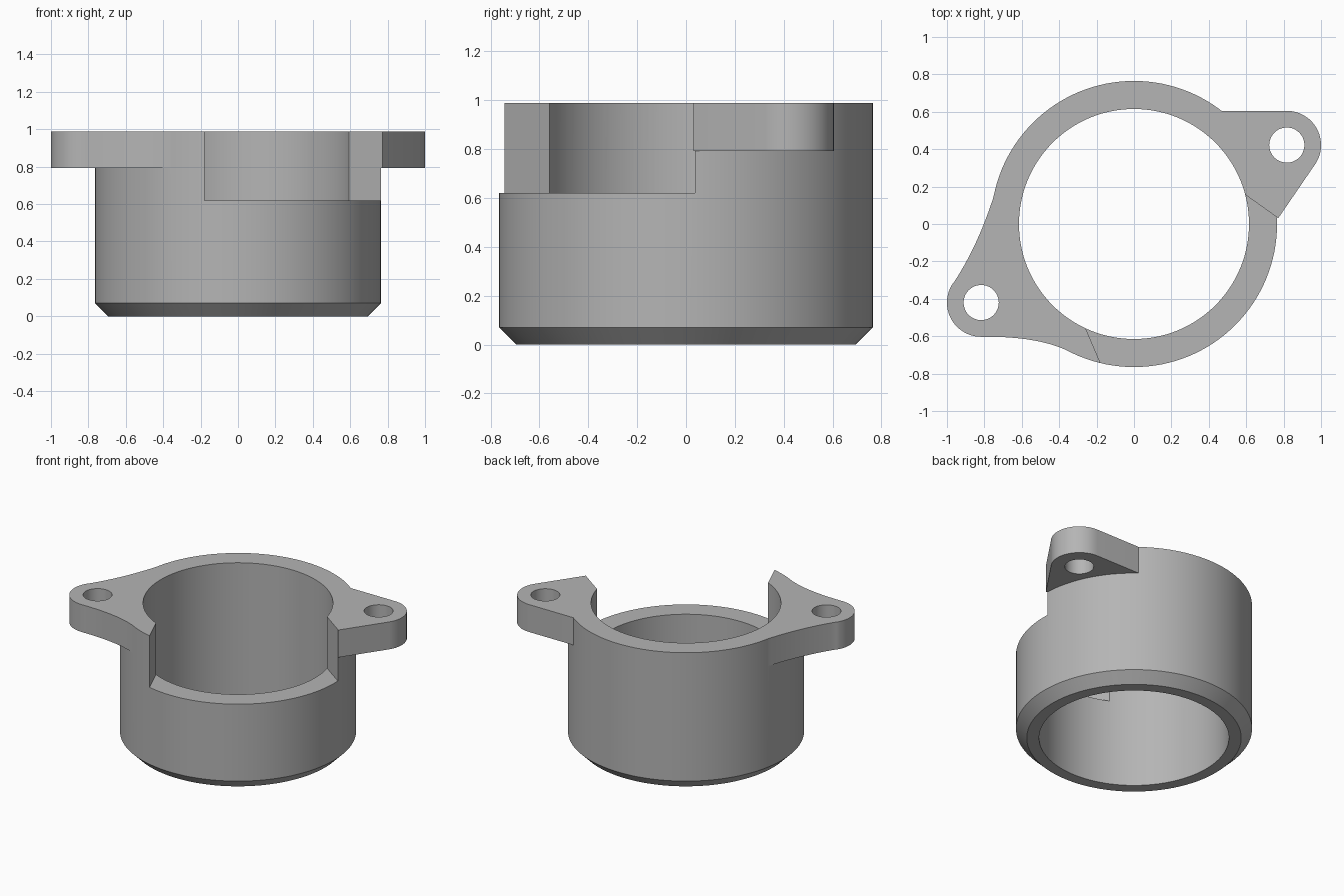
import bpy
import bmesh
from math import cos, sin, radians
from mathutils import Vector

cube = bpy.data.objects.get("Cube")
if cube:
    bpy.data.objects.remove(cube, do_unlink=True)

TOP, EAR_Z, NOTCH_Z = 0.988, 0.792, 0.62
OUTER, BORE, CHAMFER = 0.765, 0.615, 0.07
EAR_R, HOLE_R = 0.183, 0.094
EARS = [(0.817, 0.422), (-0.817, -0.42)]

grey = bpy.data.materials.new("Grey metal")
grey.use_nodes = True
grey.diffuse_color = (0.46, 0.46, 0.46, 1)
grey.node_tree.nodes["Principled BSDF"].inputs["Base Color"].default_value = (0.46, 0.46, 0.46, 1)


def arc(centre, r, a0, a1, n):
    """Points along an arc, angles in degrees, both ends included."""
    step = radians(a1 - a0) / n
    return [(centre[0] + r * cos(radians(a0) + i * step),
             centre[1] + r * sin(radians(a0) + i * step)) for i in range(n + 1)]


def circle(centre, r, n=128):
    return arc(centre, r, 0, 360, n)[:-1]


def curve(a, b, c, n=16):
    """Quadratic fillet from a to c, pulled toward b."""
    a, b, c = Vector(a), Vector(b), Vector(c)
    return [tuple(a * (1 - t) ** 2 + b * 2 * t * (1 - t) + c * t * t)
            for t in (i / n for i in range(n + 1))]


def loft(name, layers):
    """Closed solid through stacked outlines given as (outline, z)."""
    bm = bmesh.new()
    loops = [[bm.verts.new((x, y, z)) for x, y in pts] for pts, z in layers]
    n = len(loops[0])
    for low, high in zip(loops, loops[1:]):
        for i in range(n):
            j = (i + 1) % n
            bm.faces.new((low[i], low[j], high[j], high[i]))
    bm.faces.new(loops[0][::-1])
    bm.faces.new(loops[-1])
    bmesh.ops.recalc_face_normals(bm, faces=bm.faces[:])
    mesh = bpy.data.meshes.new(name)
    bm.to_mesh(mesh)
    bm.free()
    obj = bpy.data.objects.new(name, mesh)
    bpy.context.collection.objects.link(obj)
    mesh.materials.append(grey)
    return obj


def prism(name, outline, z0, z1):
    return loft(name, [(outline, z0), (outline, z1)])


def combine(target, tool, operation):
    """Apply a boolean and remove the tool."""
    tool.hide_render = True
    mod = target.modifiers.new(tool.name, "BOOLEAN")
    mod.operation, mod.solver, mod.object = operation, "EXACT", tool
    bpy.context.view_layer.objects.active = target
    bpy.ops.object.modifier_apply(modifier=mod.name)
    bpy.data.objects.remove(tool, do_unlink=True)


# Round body with a chamfered foot
body = loft("flanged_sleeve", [
    (circle((0, 0), OUTER - CHAMFER), 0),
    (circle((0, 0), OUTER), CHAMFER),
    (circle((0, 0), OUTER), TOP)])

# Straight-sided mounting ear
right = [(0.3, 0.3), (0.5, 0.0), (0.75, 0.0)]
right += arc(EARS[0], EAR_R, -32.6, 90, 24) + [(0.46, 0.605)]
combine(body, prism("straight_ear", right, EAR_Z, TOP), "UNION")

# Filleted mounting ear
left = arc(EARS[1], EAR_R, 147, 270, 24)
left += curve((-0.79, -0.603), (-0.52, -0.602), (-0.36, -0.675))
left += [(-0.3, -0.3), (-0.5, 0.2)]
left += curve((-0.72, 0.25), (-0.81, -0.08), (-0.965, -0.315))
combine(body, prism("filleted_ear", left, EAR_Z, TOP), "UNION")

# Bore and bolt holes
combine(body, prism("bore", circle((0, 0), BORE), -0.1, 1.1), "DIFFERENCE")
for centre in EARS:
    combine(body, prism("bolt_hole", circle(centre, HOLE_R, 48), 0.7, 1.1), "DIFFERENCE")

# Open notch in the front of the rim
notch = [(0.3, 0.36), (0.59, 0.16), (0.77, 0.032), (1.2, -0.28), (1.2, -1.2),
         (0.02, -1.2), (-0.18, -0.742), (-0.26, -0.555), (-0.3, -0.46)]
combine(body, prism("rim_notch", notch, NOTCH_Z, 1.1), "DIFFERENCE")

# Smooth round walls, crisp edges
bpy.ops.object.select_all(action="DESELECT")
body.select_set(True)
bpy.context.view_layer.objects.active = body
bpy.ops.object.shade_smooth_by_angle(angle=radians(20))
